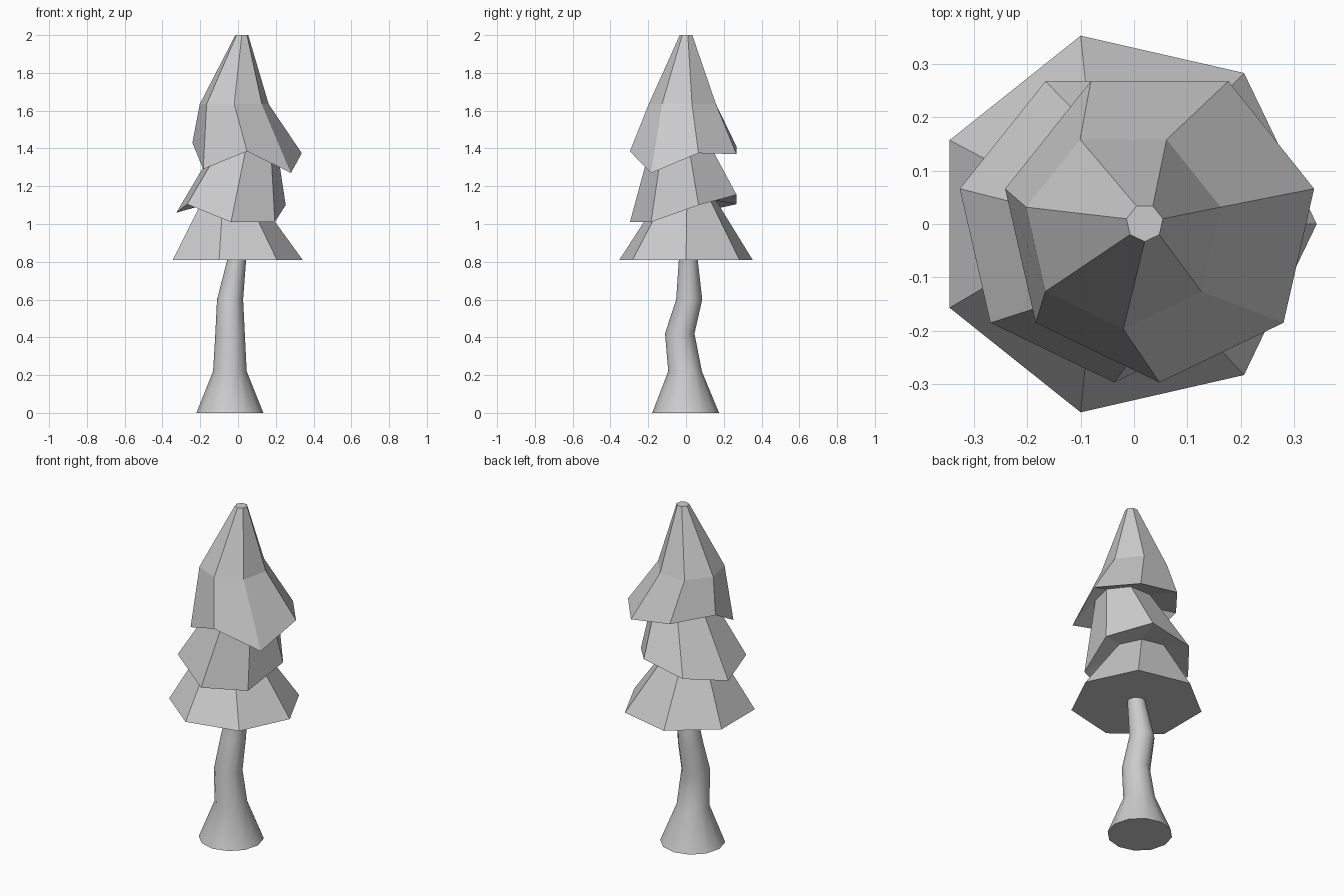
import bpy, bmesh
from math import sin, cos, radians, pi

if "Cube" in bpy.data.objects:
    bpy.data.objects.remove(bpy.data.objects["Cube"])


def ring(cx, cy, z, r, n, start):
    """Regular polygon ring; z is one height or a list of heights."""
    zs = z if isinstance(z, (list, tuple)) else [z] * n
    pts = []
    for k in range(n):
        a = radians(start) + 2 * pi * k / n
        pts.append((cx + r * cos(a), cy + r * sin(a), zs[k]))
    return pts


def loft(name, rings):
    """Closed skin through a stack of rings."""
    bm = bmesh.new()
    loops = [[bm.verts.new(p) for p in pts] for pts in rings]
    n = len(loops[0])
    for lo, hi in zip(loops, loops[1:]):
        for k in range(n):
            j = (k + 1) % n
            bm.faces.new((lo[k], lo[j], hi[j], hi[k]))
    bm.faces.new(loops[0][::-1])
    bm.faces.new(loops[-1])
    bmesh.ops.recalc_face_normals(bm, faces=bm.faces)
    me = bpy.data.meshes.new(name)
    bm.to_mesh(me)
    bm.free()
    ob = bpy.data.objects.new(name, me)
    bpy.context.collection.objects.link(ob)
    return ob


# Crooked trunk with flared foot: cx, cy, z, radius
trunk_path = [
    (-0.043, -0.002, 0.00, 0.177),
    (-0.043, -0.005, 0.22, 0.089),
    (-0.042, -0.033, 0.42, 0.078),
    (-0.042, 0.017, 0.60, 0.069),
    (-0.007, 0.012, 0.81, 0.050),
]
trunk = loft("trunk", [ring(*p, 12, 0) for p in trunk_path])
bpy.context.view_layer.objects.active = trunk
trunk.select_set(True)
bpy.ops.object.shade_smooth_by_angle(angle=radians(35))

# Seven-sided foliage: three stacked tiers with tilted skirts
middle_skirt = [1.01, 1.01, 1.10, 1.155, 1.105, 1.06, 1.105]
upper_skirt = [1.385, 1.27, 1.375, 1.37, 1.41, 1.43, 1.29]
low_start = -720 / 7
loft("foliage", [
    ring(-0.0195, 0, 0.81, 0.362, 7, low_start),
    ring(-0.045, 0.005, 1.13, 0.155, 7, low_start),
    ring(-0.037, 0, middle_skirt, 0.297, 7, -90),
    ring(0.05, -0.025, 1.44, 0.155, 7, -90),
    ring(0.048, 0, upper_skirt, 0.297, 7, -90),
    ring(-0.02, -0.01, 1.635, 0.187, 7, -90),
    ring(0.02, 0.002, 2.0, 0.035, 7, -90),
])
